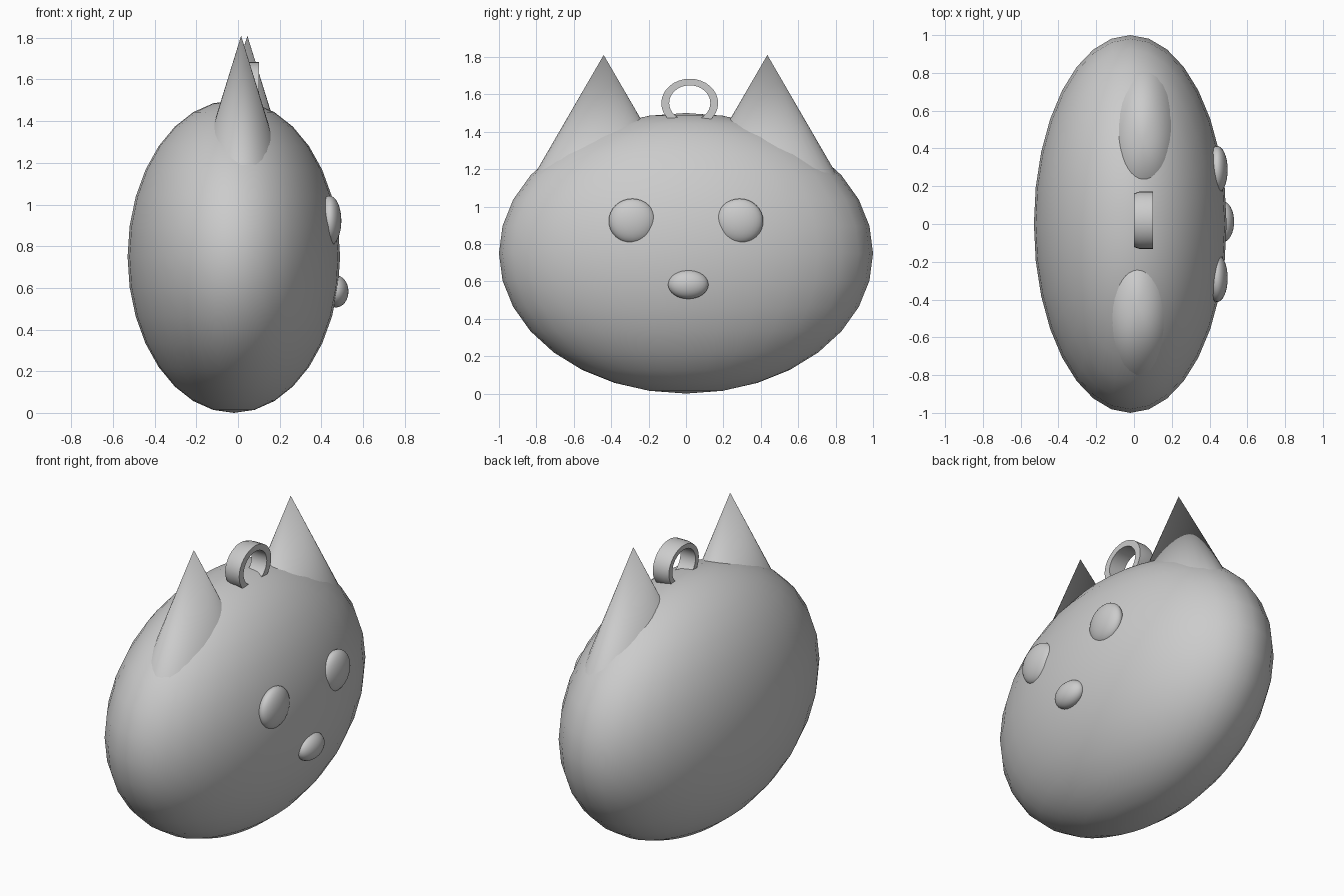
import bpy, bmesh, math
from mathutils import Matrix

if "Cube" in bpy.data.objects:
    bpy.data.objects.remove(bpy.data.objects["Cube"], do_unlink=True)

grey = bpy.data.materials.new("plain grey")
grey.use_nodes = True
colour = (0.6, 0.6, 0.6, 1)
grey.diffuse_color = colour
grey.node_tree.nodes["Principled BSDF"].inputs["Base Color"].default_value = colour


def finish(obj, name, angle=40):
    obj.name = name
    obj.data.materials.append(grey)
    bpy.ops.object.select_all(action="DESELECT")
    obj.select_set(True)
    bpy.context.view_layer.objects.active = obj
    bpy.ops.object.transform_apply(location=False, rotation=False, scale=True)
    bpy.ops.object.shade_smooth_by_angle(angle=math.radians(angle))


def ellipsoid(name, centre, radii):
    bpy.ops.mesh.primitive_uv_sphere_add(segments=32, ring_count=16, radius=1, location=centre)
    obj = bpy.context.object
    obj.scale = radii
    finish(obj, name)


def ear(name, tip, height=0.71):
    bpy.ops.mesh.primitive_cone_add(vertices=32, radius1=1, radius2=0, depth=height,
                                    location=(tip[0], tip[1], tip[2] - height / 2))
    obj = bpy.context.object
    obj.scale = (0.31 * height, 0.58 * height, 1)
    finish(obj, name)


def hanging_ring(name, centre, sides=32):
    # Cross-section: offset along x, y radius, z radius
    section = [(0, 0.11, 0.095), (0, 0.142, 0.122), (0.03, 0.152, 0.13),
               (0.1, 0.152, 0.13), (0.1, 0.11, 0.095)]
    bm = bmesh.new()
    loops = []
    for i in range(sides):
        a = math.tau * i / sides
        loops.append([bm.verts.new((x, ry * math.cos(a), rz * math.sin(a)))
                      for x, ry, rz in section])
    n = len(section)
    for i in range(sides):
        here, after = loops[i], loops[(i + 1) % sides]
        for j in range(n):
            k = (j + 1) % n
            bm.faces.new((here[j], here[k], after[k], after[j]))
    bmesh.ops.recalc_face_normals(bm, faces=bm.faces)
    mesh = bpy.data.meshes.new(name)
    bm.to_mesh(mesh)
    bm.free()
    obj = bpy.data.objects.new(name, mesh)
    obj.location = centre
    bpy.context.collection.objects.link(obj)
    finish(obj, name)


# Head, with the face towards +x
ellipsoid("head", (-0.02, 0, 0.75), (0.51, 1, 0.75))

# Ears
ear("left_ear", (0.045, 0.435, 1.81))
ear("right_ear", (0.015, -0.44, 1.81))

# Eyes and nose
for side, y in (("left", 0.287), ("right", -0.287)):
    ellipsoid(side + "_eye", (0.44, y, 0.922), (0.056, 0.126, 0.12))
ellipsoid("nose", (0.47, 0.012, 0.583), (0.06, 0.108, 0.077))

# Loop on top of the head
hanging_ring("hanging_ring", (0, 0.02, 1.553))
